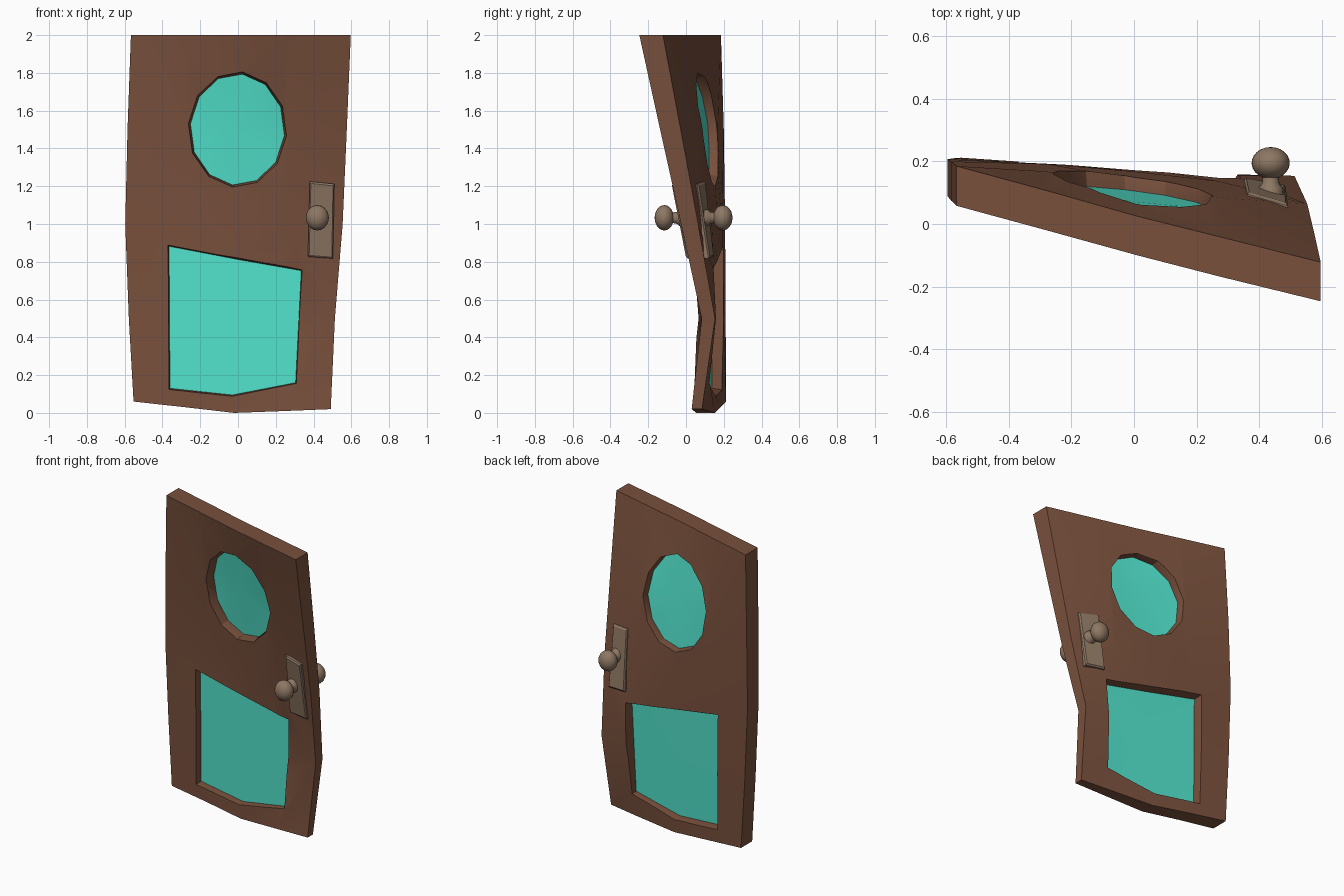
import bpy, bmesh, math

if "Cube" in bpy.data.objects:
    bpy.data.objects.remove(bpy.data.objects["Cube"])

def material(name, rgb):
    m = bpy.data.materials.new(name)
    m.diffuse_color = (*rgb, 1)
    m.use_nodes = True
    m.node_tree.nodes["Principled BSDF"].inputs["Base Color"].default_value = m.diffuse_color
    return m

WOOD = material("brown_wood", (0.19, 0.081, 0.046))
GLASS = material("teal_glass", (0.083, 0.76, 0.6))
METAL = material("dull_brass", (0.27, 0.185, 0.125))

def make(name, verts, faces, mat):
    me = bpy.data.meshes.new(name)
    me.from_pydata(verts, [], faces)
    bm = bmesh.new()
    bm.from_mesh(me)
    bmesh.ops.recalc_face_normals(bm, faces=bm.faces)
    bm.to_mesh(me)
    bm.free()
    me.materials.append(mat)
    ob = bpy.data.objects.new(name, me)
    bpy.context.collection.objects.link(ob)
    return ob

def activate(ob):
    bpy.ops.object.select_all(action='DESELECT')
    ob.select_set(True)
    bpy.context.view_layer.objects.active = ob

# Warped slab: rows from top to bottom, each point is x, z, front y, back y
ROWS = [
    [(-.567, 2, .058, .185), (-.28, 2, -.02, .107), (.01, 2, -.1, .025),
     (.27, 2, -.167, -.04), (.597, 2, -.247, -.122)],
    [(-.585, 1.5, .075, .2), (-.28, 1.5, .045, .168), (0, 1.5, 0, .122),
     (.27, 1.5, -.035, .085), (.576, 1.5, -.137, -.028)],
    [(-.597, 1, .09, .207), (-.28, 1, .075, .192), (0, 1, .05, .168),
     (.27, 1, .02, .137), (.554, 1, -.026, .064)],
    [(-.578, .5, .095, .21), (-.28, .5, .08, .195), (-.01, .5, .065, .18),
     (.27, .5, .062, .16), (.513, .5, .083, .154)],
    [(-.553, .06, .095, .212), (-.28, .03, .077, .183), (-.02, 0, .055, .152),
     (.25, .01, .042, .118), (.491, .02, .03, .085)],
]
LEVELS = [2, 1.5, 1, .5, .03]

def depth(x, z, t):
    """y inside the slab, t = 0 on the front and 1 on the back."""
    def along(row):
        i = 0
        while i < len(row) - 2 and x > row[i + 1][0]:
            i += 1
        a, b = row[i], row[i + 1]
        f = (x - a[0]) / (b[0] - a[0])
        ya, yb = (p[2] + (p[3] - p[2]) * t for p in (a, b))
        return ya + (yb - ya) * f
    i = 0
    while i < len(ROWS) - 2 and z < LEVELS[i + 1]:
        i += 1
    f = (LEVELS[i] - z) / (LEVELS[i] - LEVELS[i + 1])
    return along(ROWS[i]) * (1 - f) + along(ROWS[i + 1]) * f

# Door slab: front and back grids joined by a rim
nr, nc = len(ROWS), len(ROWS[0])
n = nr * nc
verts = [(p[0], p[2 + s], p[1]) for s in (0, 1) for r in ROWS for p in r]
faces = []
for s in (0, n):
    for r in range(nr - 1):
        for c in range(nc - 1):
            a = s + r * nc + c
            faces.append((a, a + 1, a + nc + 1, a + nc))
rim = list(range(nc)) + [r * nc + nc - 1 for r in range(1, nr)]
rim += [n - 1 - c for c in range(1, nc)] + [r * nc for r in range(nr - 2, 0, -1)]
for a, b in zip(rim, rim[1:] + rim[:1]):
    faces.append((a, a + n, b + n, b))
door = make("door_slab", verts, faces, WOOD)

# Window outlines in x, z
round_win = [(-.003 + .25 * math.cos(math.radians(30 * i - 6)),
              1.5 + .295 * math.sin(math.radians(30 * i - 6))) for i in range(12)]
low_win = [(-.365, .882), (0, .812), (.335, .753), (.305, .16), (-.03, .095), (-.36, .13)]

def cut_and_glaze(name, outline, centre, t, flare):
    k = len(outline)
    cx, cz = centre
    ys = [depth(x, z, t) for x, z in outline]
    # Opening that flares slightly towards both faces of the slab
    cv = []
    for off, grow in ((-.16, flare), (0, 0), (.16, flare)):
        for (x, z), y in zip(outline, ys):
            d = math.hypot(x - cx, z - cz)
            cv.append((x + (x - cx) / d * grow, y + off, z + (z - cz) / d * grow))
    ring = lambda o: [(o + i, o + (i + 1) % k, o + k + (i + 1) % k, o + k + i) for i in range(k)]
    cutter = make(name + "_cutter", cv + [(cx, sum(ys) / k + o, cz) for o in (-.16, .16)],
                  ring(0) + ring(k)
                  + [(i, (i + 1) % k, 3 * k) for i in range(k)]
                  + [(2 * k + i, 2 * k + (i + 1) % k, 3 * k + 1) for i in range(k)], WOOD)
    cutter.hide_render = True
    activate(door)
    mod = door.modifiers.new("opening", 'BOOLEAN')
    mod.operation = 'DIFFERENCE'
    mod.solver = 'EXACT'
    mod.object = cutter
    bpy.ops.object.modifier_apply(modifier=mod.name)
    bpy.data.objects.remove(cutter)
    # Nearly flat thin pane set in the opening
    m = k + 1
    gv = [(x, y + o, z) for o in (-.005, .005)
          for (x, z), y in list(zip(outline, ys)) + [(centre, sum(ys) / k)]]
    gf = []
    for i in range(k):
        j = (i + 1) % k
        gf += [(i, j, k), (m + j, m + i, m + k), (i, j, m + j, m + i)]
    pane = make(name + "_glass", gv, gf, GLASS)
    activate(pane)
    bpy.ops.object.shade_smooth_by_angle(angle=math.radians(30))

cut_and_glaze("round_window", round_win, (-.003, 1.5), .6, .025)
cut_and_glaze("lower_window", low_win, (-.02, .48), .45, .025)
activate(door)
bpy.ops.object.shade_smooth_by_angle(angle=math.radians(30))

# Handle plate and knob on each side
PLATE = [(.38, 1.225), (.51, 1.212), (.503, .817), (.37, .827)]
for side, t, sgn, ky, kx, shift in (("front", 0, -1, -.115, .42, 0),
                                    ("back", 1, 1, .195, .437, -.018)):
    px, pz = .44 + shift, 1.02
    pv = []
    for grow, out in ((1, -.02), (1, .01), (.9, .018)):
        for x, z in PLATE:
            X, Z = px + (x + shift - px) * grow, pz + (z - pz) * (grow + 1) / 2
            pv.append((X, depth(X, Z, t) + sgn * out, Z))
    pf = [(0, 1, 2, 3), (8, 9, 10, 11)]
    for r in (0, 4):
        pf += [(r + i, r + (i + 1) % 4, r + 4 + (i + 1) % 4, r + 4 + i) for i in range(4)]
    make(side + "_handle_plate", pv, pf, METAL)

    # Knob: lathed neck and squashed ball about the y axis
    base = depth(kx, 1.035, t)
    prof = [(.042, base), (.04, base + sgn * .026), (.028, base + sgn * .04)]
    prof += [(.061 * math.sin(a), ky - sgn * .051 * math.cos(a))
             for a in (math.radians(25 + 15.5 * i) for i in range(10))]
    seg = 20
    kv = [(kx + r * math.cos(2 * math.pi * i / seg), y,
           1.033 + 1.1 * r * math.sin(2 * math.pi * i / seg))
          for r, y in prof for i in range(seg)]
    kf = [(q * seg + i, q * seg + (i + 1) % seg, (q + 1) * seg + (i + 1) % seg, (q + 1) * seg + i)
          for q in range(len(prof) - 1) for i in range(seg)]
    kv.append((kx, ky + sgn * .051, 1.033))
    last = (len(prof) - 1) * seg
    kf += [(last + i, last + (i + 1) % seg, len(kv) - 1) for i in range(seg)]
    kf.append(tuple(range(seg)))
    knob = make(side + "_knob", kv, kf, METAL)
    activate(knob)
    bpy.ops.object.shade_smooth_by_angle(angle=math.radians(40))
